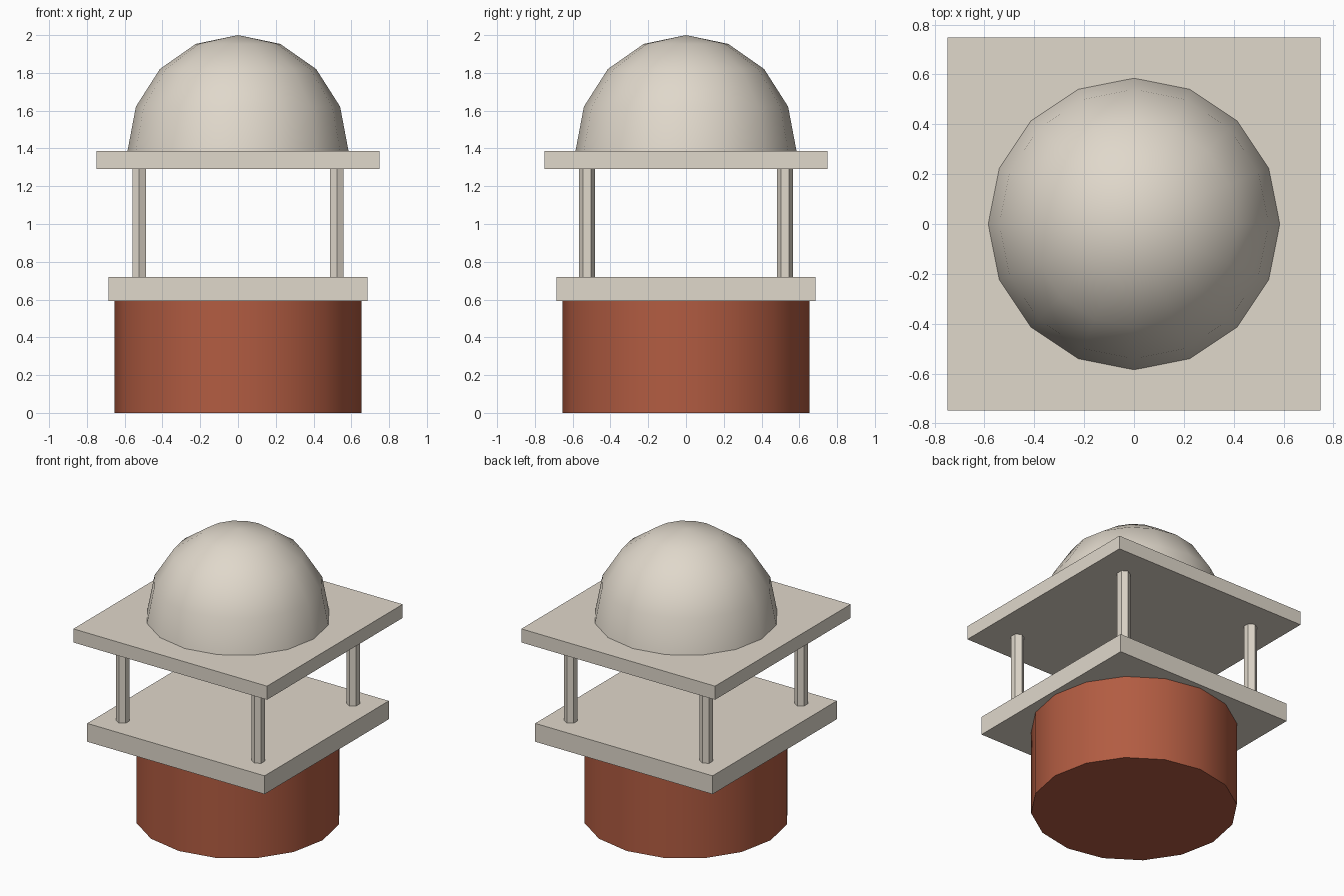
import bpy, bmesh, math

if "Cube" in bpy.data.objects:
    bpy.data.objects.remove(bpy.data.objects["Cube"])

def material(name, rgb):
    m = bpy.data.materials.new(name)
    m.diffuse_color = (*rgb, 1.0)
    m.use_nodes = True
    m.node_tree.nodes["Principled BSDF"].inputs["Base Color"].default_value = m.diffuse_color
    return m

stone = material("pale_stone", (0.745, 0.686, 0.597))
brick = material("red_brick", (0.445, 0.107, 0.054))

def finish(obj, name, mat, smooth=False):
    obj.name = name
    obj.data.materials.append(mat)
    if smooth:
        bpy.ops.object.select_all(action='DESELECT')
        obj.select_set(True)
        bpy.context.view_layer.objects.active = obj
        bpy.ops.object.shade_smooth_by_angle(angle=math.radians(35))
    return obj

def cylinder(name, mat, sides, radius, x, y, z0, z1, smooth=False):
    bpy.ops.mesh.primitive_cylinder_add(vertices=sides, radius=radius, depth=z1 - z0,
                                        location=(x, y, (z0 + z1) / 2))
    return finish(bpy.context.object, name, mat, smooth)

def slab(name, mat, half, z0, z1):
    bpy.ops.mesh.primitive_cube_add(size=1, location=(0, 0, (z0 + z1) / 2))
    obj = bpy.context.object
    obj.scale = (2 * half, 2 * half, z1 - z0)
    bpy.ops.object.transform_apply(location=False, rotation=False, scale=True)
    return finish(obj, name, mat)

# Round brick base and the two square slabs
cylinder("brick_base", brick, 16, 0.653, 0, 0, 0, 0.592, smooth=True)
slab("lower_slab", stone, 0.685, 0.592, 0.72)
slab("upper_slab", stone, 0.748, 1.292, 1.387)

# Four hexagonal columns, one near each corner
for sx, side in ((-1, "left"), (1, "right")):
    for sy, end in ((-1, "front"), (1, "back")):
        cylinder(f"{end}_{side}_column", stone, 6, 0.0425, sx * 0.523, sy * 0.523, 0.72, 1.292)

# Dome: upper half of a 16-sided sphere, slightly stretched upwards
mesh = bpy.data.meshes.new("dome")
bm = bmesh.new()
bmesh.ops.create_uvsphere(bm, u_segments=16, v_segments=8, radius=1)
bmesh.ops.delete(bm, geom=[v for v in bm.verts if v.co.z < -0.01], context='VERTS')
bmesh.ops.scale(bm, vec=(0.585, 0.585, 0.613), verts=bm.verts)
bmesh.ops.translate(bm, vec=(0, 0, 1.387), verts=bm.verts)
bm.to_mesh(mesh)
bm.free()
dome = bpy.data.objects.new("dome", mesh)
bpy.context.collection.objects.link(dome)
finish(dome, "dome", stone, smooth=True)
